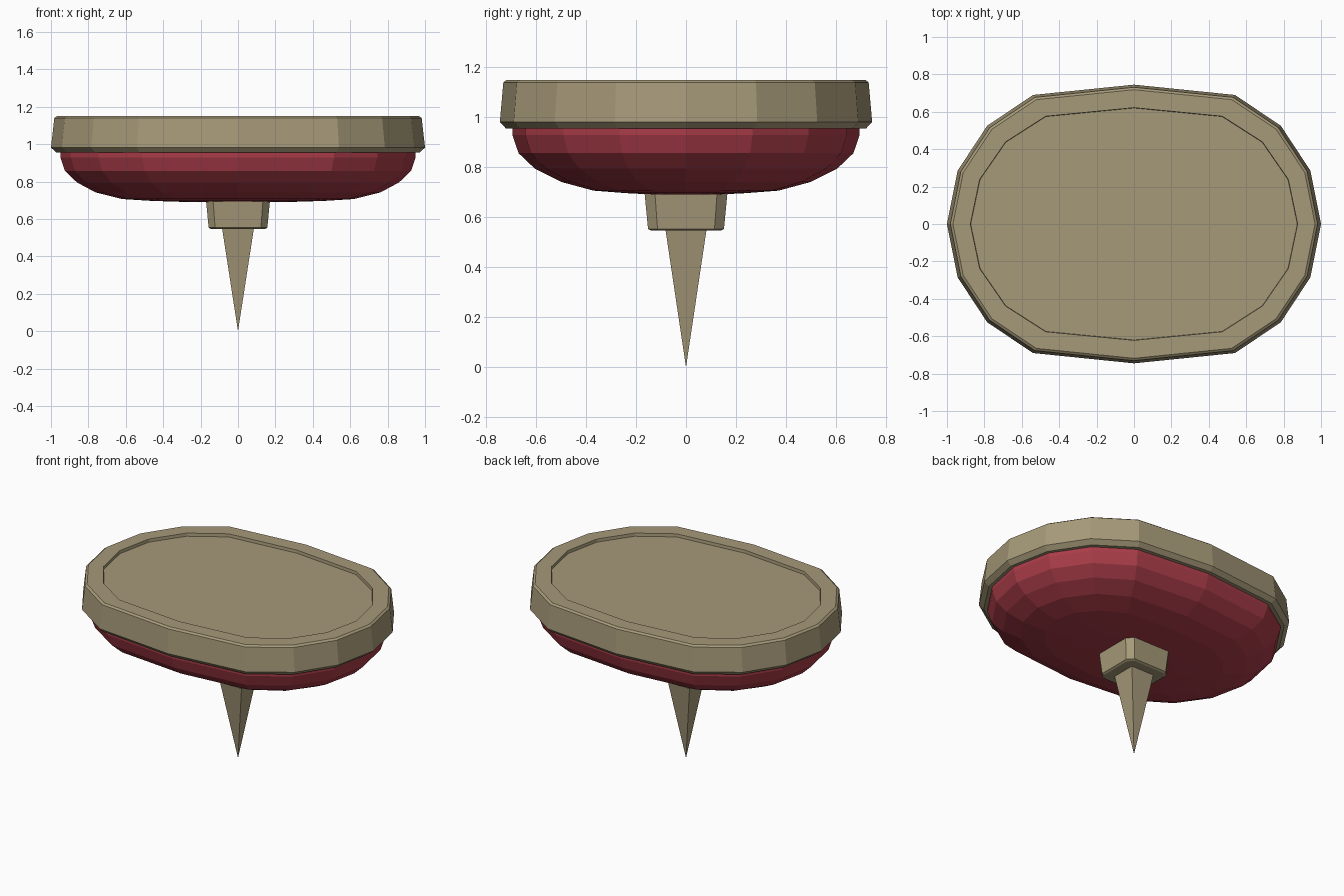
import bpy, bmesh

if "Cube" in bpy.data.objects:
    bpy.data.objects.remove(bpy.data.objects["Cube"])

def material(name, rgb):
    m = bpy.data.materials.new(name)
    m.diffuse_color = (*rgb, 1)
    m.use_nodes = True
    m.node_tree.nodes["Principled BSDF"].inputs["Base Color"].default_value = m.diffuse_color
    return m

tan = material("dull_tan", (0.38, 0.32, 0.19))
red = material("deep_red", (0.40, 0.045, 0.065))

def mirrored(quarter):
    """Full closed outline from the points strictly inside one quadrant plus axis points."""
    q1 = quarter
    q2 = [(-x, y) for x, y in reversed(q1) if x > 0]
    half = q1 + q2
    low = [(x, -y) for x, y in reversed(half) if y > 0]
    return half + low

def loft(name, outline, rings, mat, tip=None):
    """Stack scaled copies of the outline; each ring is (x extent, y extent, z)."""
    bm = bmesh.new()
    loops = [[bm.verts.new((x * rx, y * ry, z)) for x, y in outline] for rx, ry, z in rings]
    n = len(outline)
    for a, b in zip(loops, loops[1:]):
        for i in range(n):
            j = (i + 1) % n
            bm.faces.new((a[i], a[j], b[j], b[i]))
    if tip is None:
        bm.faces.new(list(reversed(loops[0])))
    else:
        t = bm.verts.new((0, 0, tip))
        for i in range(n):
            bm.faces.new((t, loops[0][(i + 1) % n], loops[0][i]))
    bm.faces.new(loops[-1])
    bmesh.ops.recalc_face_normals(bm, faces=bm.faces)
    me = bpy.data.meshes.new(name)
    bm.to_mesh(me)
    bm.free()
    me.materials.append(mat)
    ob = bpy.data.objects.new(name, me)
    bpy.context.collection.objects.link(ob)
    return ob

# sixteen-sided oval (unit extents)
oval = mirrored([(1, 0), (0.943, 0.383), (0.785, 0.705), (0.54, 0.926), (0, 1)])
# square with cut corners, and plain square
octagon = mirrored([(1, 0.75), (0.78, 1)])
square = mirrored([(1, 1)])

# table rim with shallow recessed top
loft("table_top", oval, [
    (0.97, 0.72, 0.955), (1.0, 0.745, 0.982), (0.982, 0.731, 1.14),
    (0.968, 0.718, 1.15), (0.875, 0.622, 1.15), (0.873, 0.62, 1.13)], tan)

# rounded red bowl beneath
loft("bowl", oval, [
    (0.30, 0.14, 0.692), (0.46, 0.24, 0.697), (0.62, 0.37, 0.707), (0.76, 0.50, 0.742),
    (0.86, 0.605, 0.795), (0.925, 0.67, 0.857), (0.95, 0.695, 0.93), (0.95, 0.695, 0.965)], red)

# collar and spike
loft("collar", octagon, [(0.145, 0.14, 0.547), (0.157, 0.152, 0.554), (0.172, 0.167, 0.71)], tan)
loft("spike", square, [(0.085, 0.082, 0.55)], tan, tip=0.0)
